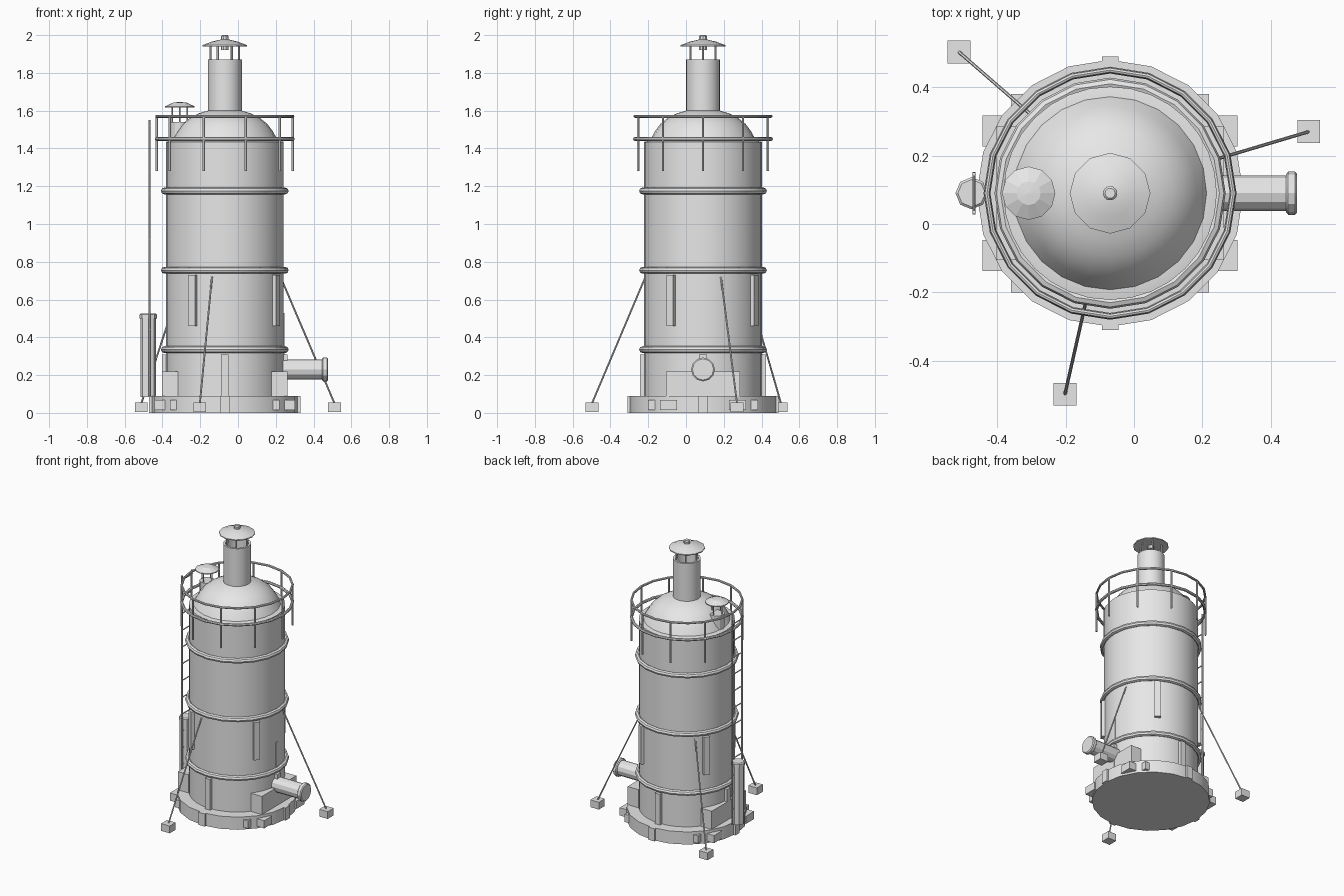
import bpy, bmesh, math
from mathutils import Vector, Matrix

if "Cube" in bpy.data.objects:
    bpy.data.objects.remove(bpy.data.objects["Cube"])

CX, CY = -0.07, 0.09          # main axis of the tower
steel = bpy.data.materials.new("light_grey_steel")
steel.diffuse_color = (0.8, 0.8, 0.8, 1)
steel.use_nodes = True
steel.node_tree.nodes["Principled BSDF"].inputs["Base Color"].default_value = steel.diffuse_color


def finish(name, bm, smooth=True):
    bmesh.ops.remove_doubles(bm, verts=bm.verts, dist=1e-5)
    bmesh.ops.recalc_face_normals(bm, faces=bm.faces)
    me = bpy.data.meshes.new(name)
    bm.to_mesh(me)
    bm.free()
    me.materials.append(steel)
    ob = bpy.data.objects.new(name, me)
    bpy.context.collection.objects.link(ob)
    if smooth:
        bpy.ops.object.select_all(action='DESELECT')
        ob.select_set(True)
        bpy.context.view_layer.objects.active = ob
        bpy.ops.object.shade_smooth_by_angle(angle=math.radians(29))
    return ob


def add_lathe(bm, profile, sides, matrix, closed=False):
    rings = [[bm.verts.new(matrix @ Vector((r * math.cos(math.tau * i / sides),
                                            r * math.sin(math.tau * i / sides), z)))
              for i in range(sides)] for r, z in profile]
    pairs = list(zip(rings, rings[1:]))
    if closed:
        pairs.append((rings[-1], rings[0]))
    for a, b in pairs:
        for i in range(sides):
            j = (i + 1) % sides
            bm.faces.new((a[i], a[j], b[j], b[i]))


def lathe(name, profile, sides=20, at=(CX, CY, 0), rot=None, closed=False, smooth=True):
    bm = bmesh.new()
    m = Matrix.Translation(at) @ (rot if rot else Matrix())
    add_lathe(bm, profile, sides, m, closed)
    return finish(name, bm, smooth)


def hoop(name, z, radius, tube, sides=20):
    prof = [(radius + tube * math.cos(a * math.tau / 8), z + tube * math.sin(a * math.tau / 8))
            for a in range(8)]
    lathe(name, prof, sides, closed=True)


def rods(name, segments, r, sides=6):
    bm = bmesh.new()
    for a, b in segments:
        a, b = Vector(a), Vector(b)
        m = Matrix.Translation(a) @ (b - a).to_track_quat('Z', 'Y').to_matrix().to_4x4()
        h = (b - a).length
        add_lathe(bm, [(0, 0), (r, 0), (r, h), (0, h)], sides, m)
    finish(name, bm, False)


def boxes(name, items):
    # each item: centre, size, turn about z around the tower axis or None
    bm = bmesh.new()
    for c, s, turn in items:
        m = Matrix.Translation(c) @ Matrix.Diagonal((*s, 1))
        if turn is not None:
            m = Matrix.Translation((CX, CY, 0)) @ Matrix.Rotation(turn, 4, 'Z') @ m
        bmesh.ops.create_cube(bm, size=1, matrix=m)
    finish(name, bm, False)


def polar(r, a, z):
    return (CX + r * math.cos(a), CY + r * math.sin(a), z)


QUARTERS = [k * math.pi / 2 for k in range(4)]
SIGNS = [(1, 1), (1, -1), (-1, 1), (-1, -1)]

# Base plinth with lugs
lathe("base_plinth", [(0, 0), (0.39, 0), (0.39, 0.09), (0, 0.09)])
boxes("base_key_blocks", [((0.37, 0, 0.045), (0.06, 0.048, 0.09), q) for q in QUARTERS])
boxes("base_lugs",
      [((CX + sx * 0.328, CY + sy * 0.182, 0.042), (0.09, 0.09, 0.055), None) for sx, sy in SIGNS] +
      [((CX + sx * 0.245, CY + sy * 0.245, 0.042), (0.09, 0.09, 0.055), None) for sx, sy in SIGNS])

# Shell with domed shoulder and chimney
lathe("shell", [(0, 0.08), (0.312, 0.08), (0.312, 1.435), (0.285, 1.44), (0, 1.44)], 32)
lathe("dome", [(0.285, 1.435), (0.255, 1.49), (0.225, 1.53), (0.187, 1.56),
               (0.14, 1.585), (0.09, 1.60)], 24)
lathe("chimney", [(0.09, 1.5), (0.09, 1.87), (0.075, 1.87), (0.075, 1.8), (0, 1.8)], 24)
for nm, z in (("lower_band", 0.335), ("middle_band", 0.755), ("upper_band", 1.175)):
    hoop(nm, z, 0.32, 0.018)

# Chimney cap
lathe("chimney_cap", [(0, 1.945), (0.118, 1.94), (0.118, 1.947), (0.07, 1.965),
                      (0.02, 1.977), (0, 1.977)], 12)
lathe("cap_knob", [(0, 1.92), (0.021, 1.92), (0.021, 1.994), (0.015, 2), (0, 2)], 10)
rods("cap_posts", [(polar(0.075, k * math.tau / 6, 1.85), polar(0.075, k * math.tau / 6, 1.95))
                   for k in range(6)], 0.006)

# Small roof vent
VX = -0.308
lathe("vent_pipe", [(0, 1.4), (0.05, 1.4), (0.05, 1.54), (0, 1.54)], 12, (VX, CY, 0))
lathe("vent_cap", [(0, 1.62), (0.078, 1.617), (0.078, 1.623), (0.035, 1.643), (0, 1.646)],
      12, (VX, CY, 0), smooth=False)
rods("vent_posts", [((VX + 0.04 * math.cos(q), CY + 0.04 * math.sin(q), 1.53),
                     (VX + 0.04 * math.cos(q), CY + 0.04 * math.sin(q), 1.63))
                    for q in QUARTERS], 0.004)

# Guard rail
hoop("guard_rail_top", 1.57, 0.36, 0.008)
hoop("guard_rail_lower", 1.45, 0.36, 0.01)
rods("guard_rail_posts", [(polar(0.36, k * math.tau / 10, 1.28), polar(0.36, k * math.tau / 10, 1.575))
                          for k in range(10)], 0.007)

# Wall battens, foot brackets and side panels
boxes("wall_battens", [((0.315, 0, 0.595), (0.035, 0.042, 0.27), math.radians(-32) + q)
                       for q in QUARTERS])
boxes("foot_brackets", [((0.315, 0, 0.2), (0.036, 0.04, 0.22), q) for q in QUARTERS])
boxes("side_panels", [((CX + s * 0.29, CY, 0.15), (0.085, 0.39, 0.14), None) for s in (1, -1)])
boxes("seam_strip", [((CX + 0.308, CY, 0.42), (0.014, 0.016, 0.22), None)])

# Outlet pipe with flange
lathe("outlet_pipe", [(0, 0), (0.052, 0), (0.052, 0.26), (0.056, 0.26), (0.063, 0.266),
                      (0.063, 0.286), (0.056, 0.292), (0, 0.292)], 12,
      (0.185, CY, 0.23), Matrix.Rotation(math.pi / 2, 4, 'Y'))

# Ladder and side tank
LX = -0.468
rods("ladder_rails", [((LX, CY + s * 0.055, 0.09), (LX, CY + s * 0.055, 1.55)) for s in (1, -1)], 0.006)
rods("ladder_rungs", [((LX, CY - 0.062, 0.2 + k * 0.12), (LX, CY + 0.062, 0.2 + k * 0.12))
                      for k in range(12)], 0.004)
lathe("side_tank", [(0, 0.085), (0.042, 0.085), (0.042, 0.5), (0.047, 0.5), (0.047, 0.52),
                    (0.04, 0.526), (0, 0.526)], 8, (-0.475, CY, 0), smooth=False)

# Guy wires and anchors
anchors = [((-0.512, 0.503), (-0.29, 0.31)), ((0.511, 0.27), (0.225, 0.185)),
           ((-0.202, -0.498), (-0.138, -0.215))]
boxes("anchor_blocks", [((x, y, 0.03), (0.067, 0.067, 0.052), None) for (x, y), _ in anchors])
rods("guy_wires", [((x, y, 0.05), (tx, ty, 0.72)) for (x, y), (tx, ty) in anchors], 0.005)
